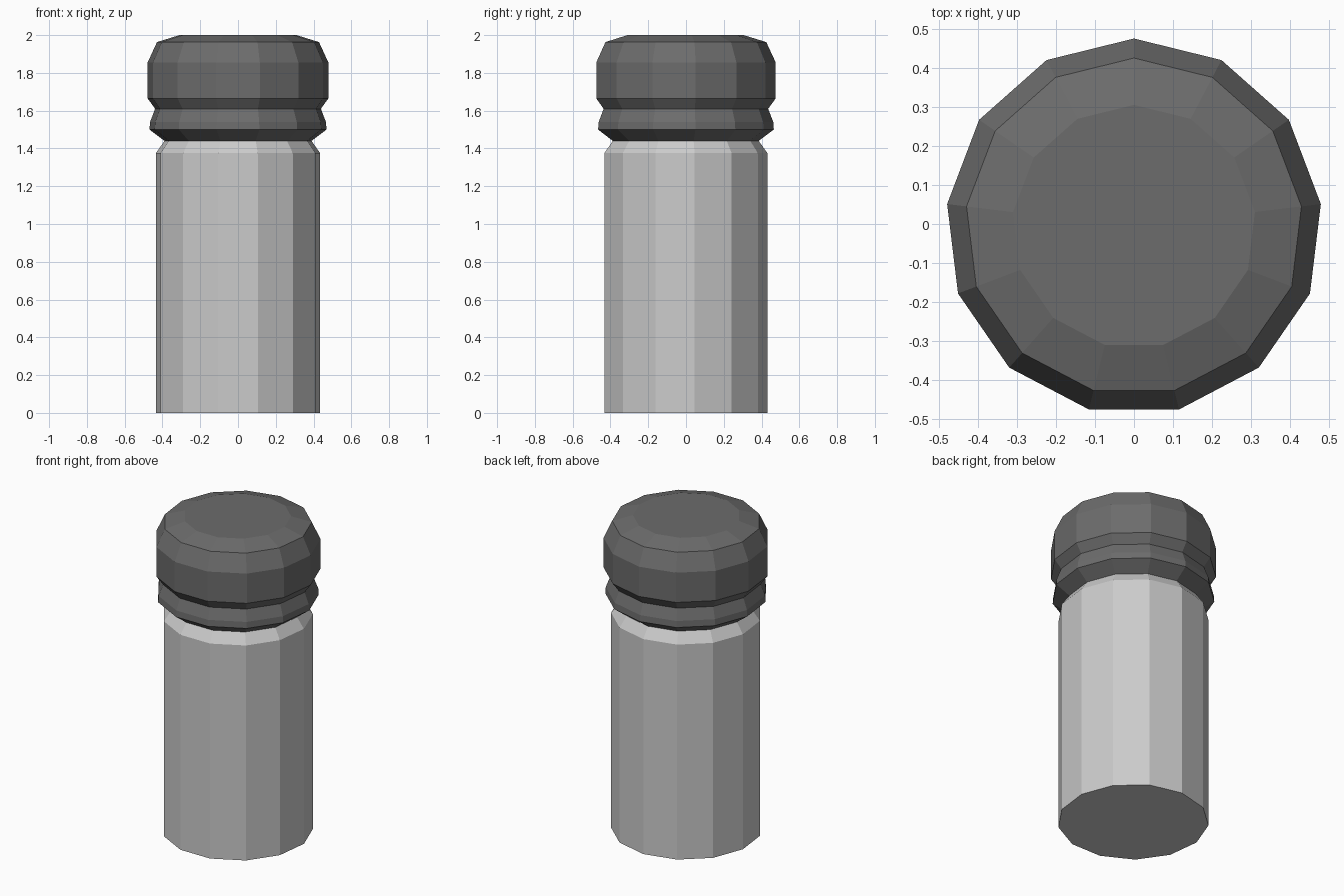
import bpy, bmesh
from math import sin, cos, tau

if "Cube" in bpy.data.objects:
    bpy.data.objects.remove(bpy.data.objects["Cube"])

SIDES = 13
Y_SHIFT = -0.007  # centres the odd-sided outline on y = 0


def lathe(name, profile, color=None):
    """Flat-shaded solid of revolution with a corner pointing to +y."""
    bm = bmesh.new()
    rings = []
    for r, z in profile:
        rings.append([bm.verts.new((r * sin(tau * i / SIDES),
                                    r * cos(tau * i / SIDES) + Y_SHIFT, z))
                      for i in range(SIDES)])
    for low, high in zip(rings, rings[1:]):
        for i in range(SIDES):
            j = (i + 1) % SIDES
            bm.faces.new((low[i], low[j], high[j], high[i]))
    bm.faces.new(rings[0])
    bm.faces.new(rings[-1])
    bmesh.ops.recalc_face_normals(bm, faces=bm.faces)
    mesh = bpy.data.meshes.new(name)
    bm.to_mesh(mesh)
    bm.free()
    obj = bpy.data.objects.new(name, mesh)
    bpy.context.collection.objects.link(obj)
    if color:
        mat = bpy.data.materials.new(name + "_material")
        mat.diffuse_color = color
        mat.use_nodes = True
        mat.node_tree.nodes["Principled BSDF"].inputs["Base Color"].default_value = mat.diffuse_color
        mesh.materials.append(mat)
    return obj


# Straight body with a chamfered shoulder
lathe("body", [(0.438, 0), (0.438, 1.375), (0.392, 1.44)])

# Dark cap with a lower collar and rounded top
lathe("cap", [(0.392, 1.44), (0.472, 1.50), (0.469, 1.54), (0.442, 1.61),
              (0.482, 1.665), (0.482, 1.855), (0.432, 1.963), (0.312, 2.0)],
      (0.15, 0.15, 0.15, 1))
